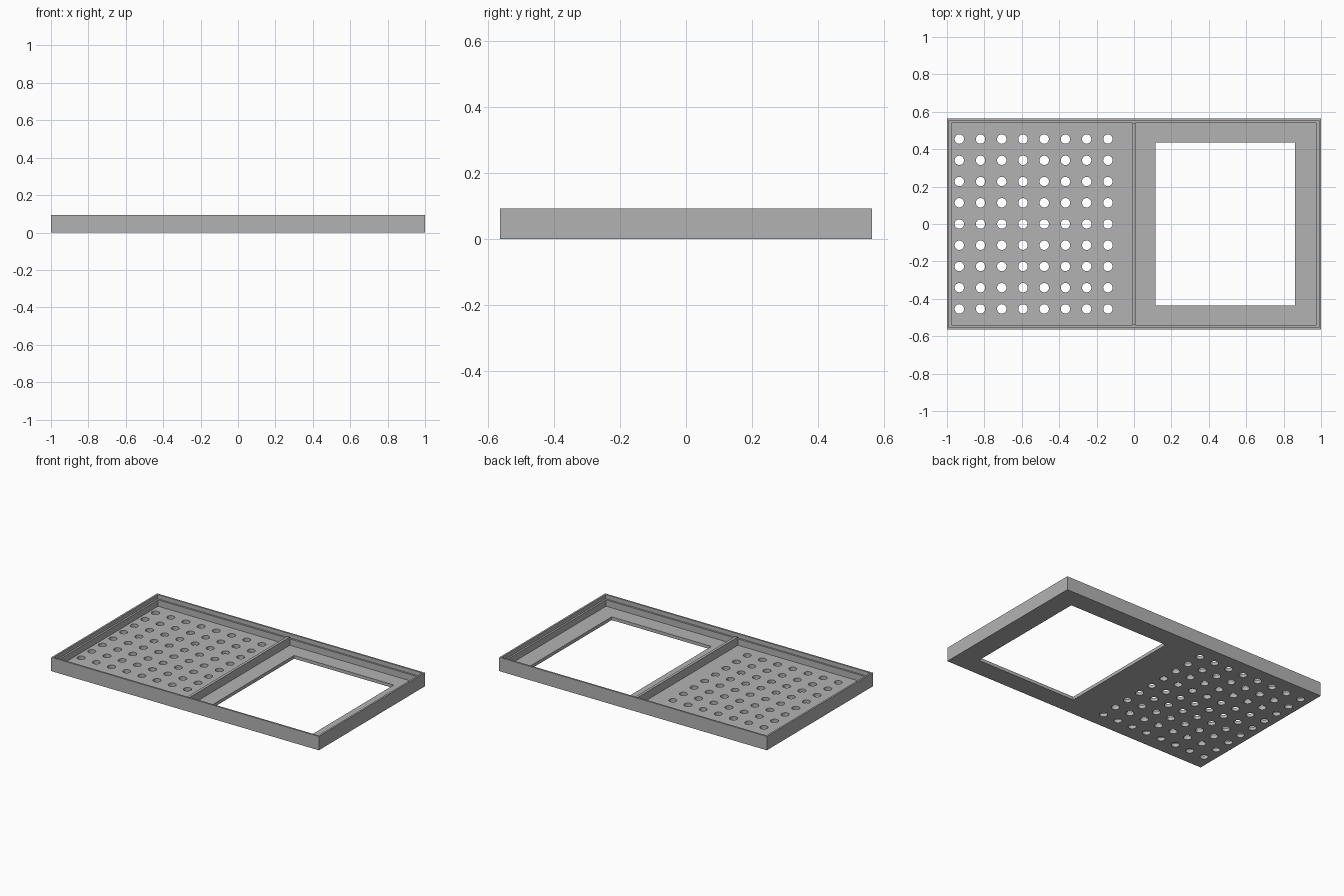
import bpy
import bmesh
import math

cube = bpy.data.objects.get("Cube")
if cube:
    bpy.data.objects.remove(cube)

W, D, H = 1.0, 0.565, 0.093      # half width, half depth, height
FLOOR = 0.022

grey = bpy.data.materials.new("plain grey")
grey.use_nodes = True
grey.diffuse_color = (0.45, 0.45, 0.45, 1)
grey.node_tree.nodes["Principled BSDF"].inputs["Base Color"].default_value = (0.45, 0.45, 0.45, 1)


def finish(name, bm):
    bmesh.ops.recalc_face_normals(bm, faces=bm.faces)
    mesh = bpy.data.meshes.new(name)
    bm.to_mesh(mesh)
    bm.free()
    mesh.materials.append(grey)
    obj = bpy.data.objects.new(name, mesh)
    bpy.context.collection.objects.link(obj)
    return obj


def add_box(bm, x0, x1, y0, y1, z0, z1):
    verts = bmesh.ops.create_cube(bm, size=1)["verts"]
    for v in verts:
        v.co.x = x0 if v.co.x < 0 else x1
        v.co.y = y0 if v.co.y < 0 else y1
        v.co.z = z0 if v.co.z < 0 else z1


# Tray: nested rectangular loops give the floor, ledge and rim
bm = bmesh.new()
profile = [(0, 0), (0, H), (0.012, H), (0.012, 0.065), (0.024, 0.065), (0.024, FLOOR)]
loops = [[bm.verts.new((sx * (W - inset), sy * (D - inset), z))
          for sx, sy in ((-1, -1), (1, -1), (1, 1), (-1, 1))] for inset, z in profile]
for low, high in zip(loops, loops[1:]):
    for i in range(4):
        j = (i + 1) % 4
        bm.faces.new((low[i], low[j], high[j], high[i]))
bm.faces.new(loops[0])
bm.faces.new(loops[-1])
tray = finish("tray", bm)

# Cutters: one window and a grid of round holes
bm = bmesh.new()
add_box(bm, 0.115, 0.86, -0.435, 0.435, -0.1, 0.2)
window_cutter = finish("window_cutter", bm)

bm = bmesh.new()
PITCH = 0.1135
for col in range(8):
    for row in range(-4, 5):
        hole = bmesh.ops.create_cone(bm, cap_ends=True, segments=24, radius1=0.025,
                                     radius2=0.025, depth=0.3)["verts"]
        bmesh.ops.translate(bm, verts=hole, vec=(-0.934 + col * PITCH, row * PITCH, 0))
hole_cutter = finish("hole_cutter", bm)

for cutter in (window_cutter, hole_cutter):
    cut = tray.modifiers.new(cutter.name, "BOOLEAN")
    cut.operation = "DIFFERENCE"
    cut.solver = "EXACT"
    cut.object = cutter
    cutter.hide_render = True
    cutter.hide_viewport = True

# Upright wall between the two halves
bm = bmesh.new()
add_box(bm, -0.009, 0.009, -D + 0.024, D - 0.024, FLOOR, 0.078)
finish("divider", bm)
